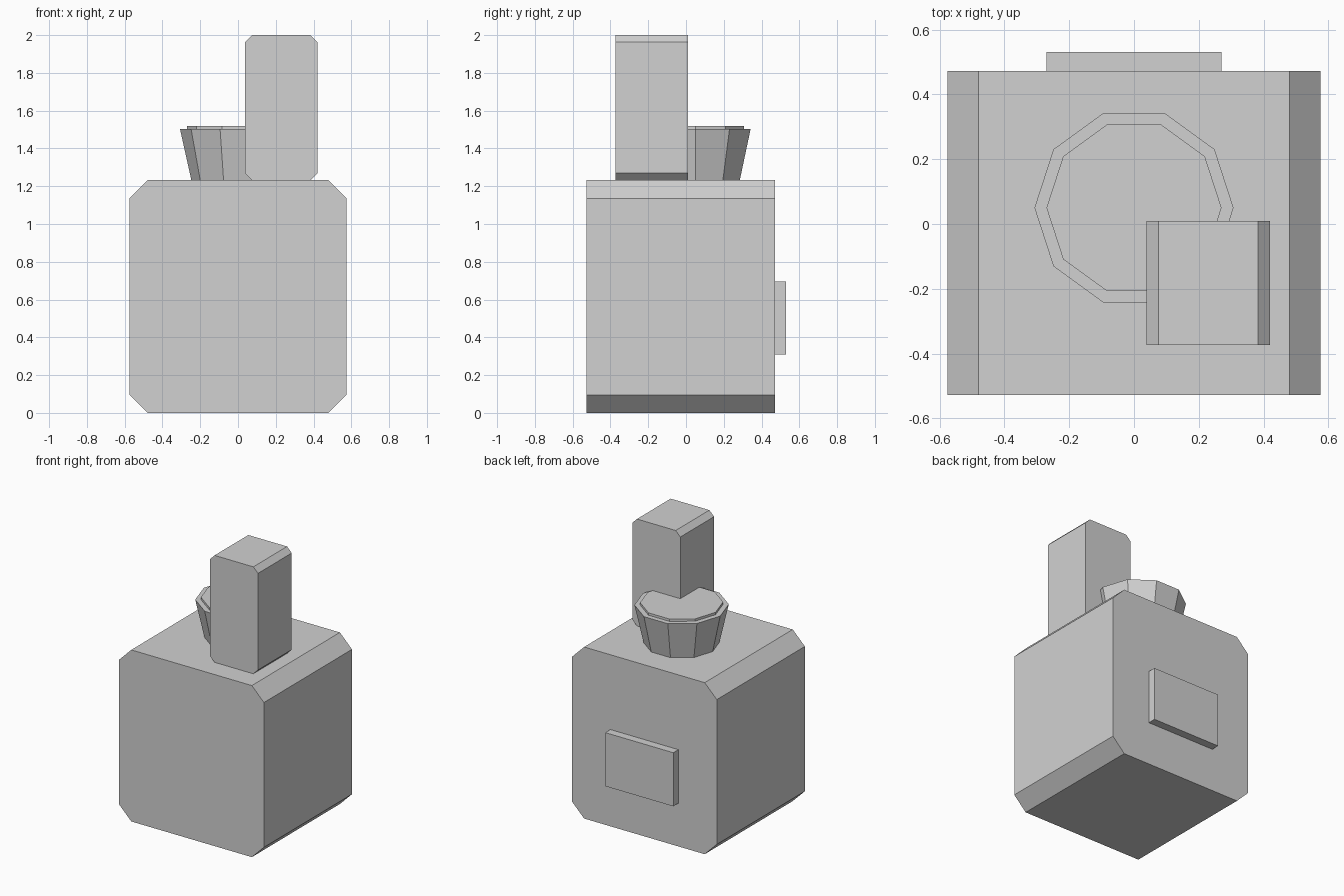
import bpy
import bmesh
import math

if "Cube" in bpy.data.objects:
    bpy.data.objects.remove(bpy.data.objects["Cube"], do_unlink=True)

# Single plain grey
grey = bpy.data.materials.new("plain_grey")
grey.use_nodes = True
colour = (0.64, 0.64, 0.64, 1)
grey.diffuse_color = colour
grey.node_tree.nodes["Principled BSDF"].inputs["Base Color"].default_value = colour


def finish(name, bm):
    bmesh.ops.recalc_face_normals(bm, faces=bm.faces[:])
    mesh = bpy.data.meshes.new(name)
    bm.to_mesh(mesh)
    bm.free()
    mesh.materials.append(grey)
    obj = bpy.data.objects.new(name, mesh)
    bpy.context.collection.objects.link(obj)
    return obj


def block(name, x, y, z, cut=0):
    """Box between limits; its four edges along y are chamfered by cut."""
    (x0, x1), (y0, y1), (z0, z1) = x, y, z
    if cut:
        profile = [(x0 + cut, z0), (x1 - cut, z0), (x1, z0 + cut), (x1, z1 - cut),
                   (x1 - cut, z1), (x0 + cut, z1), (x0, z1 - cut), (x0, z0 + cut)]
    else:
        profile = [(x0, z0), (x1, z0), (x1, z1), (x0, z1)]
    bm = bmesh.new()
    face = bm.faces.new([bm.verts.new((px, y0, pz)) for px, pz in profile])
    ext = bmesh.ops.extrude_face_region(bm, geom=[face])
    moved = [v for v in ext["geom"] if isinstance(v, bmesh.types.BMVert)]
    bmesh.ops.translate(bm, verts=moved, vec=(0, y1 - y0, 0))
    return finish(name, bm)


def turned(name, centre_y, sides, profile):
    """Faceted solid from stacked (radius, height) rings."""
    bm = bmesh.new()
    rings = []
    for r, z in profile:
        angles = [math.tau * i / sides for i in range(sides)]
        rings.append([bm.verts.new((r * math.cos(a), centre_y + r * math.sin(a), z))
                      for a in angles])
    for low, high in zip(rings, rings[1:]):
        for i in range(sides):
            j = (i + 1) % sides
            bm.faces.new((low[i], low[j], high[j], high[i]))
    bm.faces.new(rings[0])
    bm.faces.new(rings[-1])
    return finish(name, bm)


# Main body, back panel and tall upright block
block("body", (-0.575, 0.575), (-0.527, 0.472), (0, 1.232), 0.096)
block("back_panel", (-0.27, 0.27), (0.472, 0.53), (0.31, 0.695))
block("upright_block", (0.038, 0.42), (-0.373, 0.01), (1.232, 2), 0.037)

# Flared ten-sided cup with a raised lid
turned("flared_cup", 0.05, 10,
       [(0.247, 1.232), (0.307, 1.503), (0.27, 1.503), (0.27, 1.52)])
